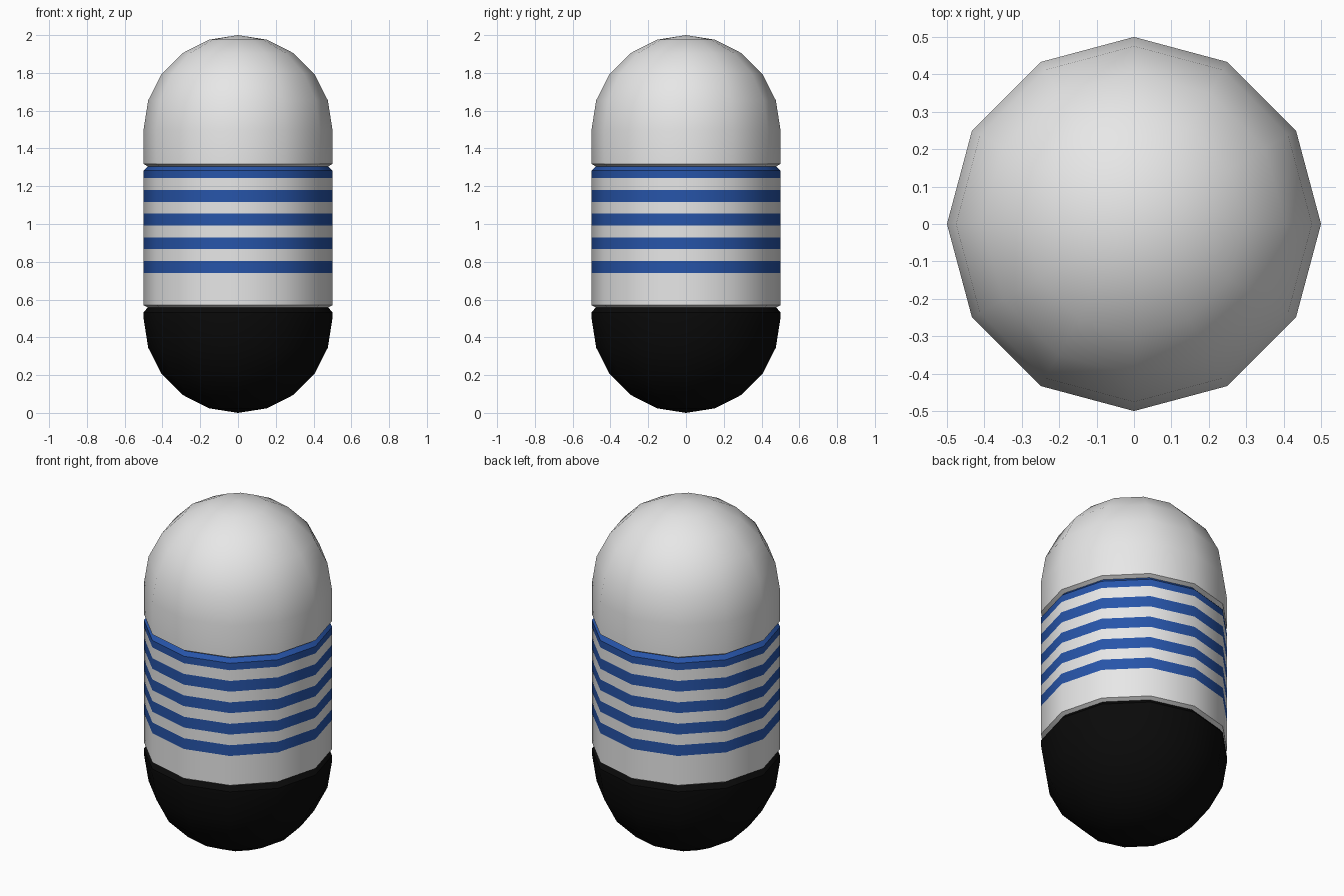
import bpy, bmesh, math

if "Cube" in bpy.data.objects:
    bpy.data.objects.remove(bpy.data.objects["Cube"])

SIDES, R = 12, 0.5
TOP_SEAM, LOW_SEAM, GROOVE = 1.305, 0.558, 0.478
STRIPE = 0.0626


def material(name, rgb):
    m = bpy.data.materials.new(name)
    m.diffuse_color = (*rgb, 1)
    m.use_nodes = True
    m.node_tree.nodes["Principled BSDF"].inputs["Base Color"].default_value = m.diffuse_color
    return m


white = material("off_white", (0.8, 0.8, 0.8))
blue = material("blue", (0.02, 0.09, 0.4))
black = material("black", (0.003, 0.003, 0.003))


def lathe(name, profile, mats, rule=lambda z: 0):
    """Revolve (radius, z) points, listed bottom to top, into a 12-sided shell."""
    bm = bmesh.new()
    rings = []
    for r, z in profile:
        if r < 1e-5:
            rings.append([bm.verts.new((0, 0, z))] * SIDES)
        else:
            rings.append([bm.verts.new((r * math.cos(math.tau * i / SIDES),
                                        r * math.sin(math.tau * i / SIDES), z))
                          for i in range(SIDES)])
    for lo, hi in zip(rings, rings[1:]):
        for i in range(SIDES):
            j = (i + 1) % SIDES
            f = bm.faces.new(list(dict.fromkeys((lo[i], lo[j], hi[j], hi[i]))))
            f.material_index = rule(f.calc_center_bounds().z)
    mesh = bpy.data.meshes.new(name)
    bm.to_mesh(mesh)
    bm.free()
    for m in mats:
        mesh.materials.append(m)
    ob = bpy.data.objects.new(name, mesh)
    bpy.context.collection.objects.link(ob)
    bpy.ops.object.select_all(action='DESELECT')
    ob.select_set(True)
    bpy.context.view_layer.objects.active = ob
    bpy.ops.object.shade_smooth_by_angle(angle=math.radians(35))


# quarter-circle dome profile, from rim to pole
dome = [(R * math.cos(math.radians(18 * k)) if k < 5 else 0,
         R * math.sin(math.radians(18 * k))) for k in range(6)]

# rounded upper cap
lathe("upper_dome",
      [(GROOVE, TOP_SEAM), (R, TOP_SEAM + 0.013)] + [(r, 1.5 + z) for r, z in dome],
      [white])

# striped middle band
edges = [TOP_SEAM - STRIPE * k for k in range(9, 0, -1)]
lathe("striped_band",
      [(GROOVE, LOW_SEAM), (R, LOW_SEAM + 0.012)] + [(R, z) for z in edges]
      + [(R, TOP_SEAM - 0.022), (GROOVE, TOP_SEAM)],
      [white, blue],
      lambda z: 1 if z > edges[0] and int((TOP_SEAM - z) / STRIPE) % 2 == 0 else 0)

# rounded dark base
lathe("lower_dome",
      [(r, 0.5 - z) for r, z in reversed(dome)]
      + [(R, LOW_SEAM - 0.026), (GROOVE, LOW_SEAM)],
      [black])
